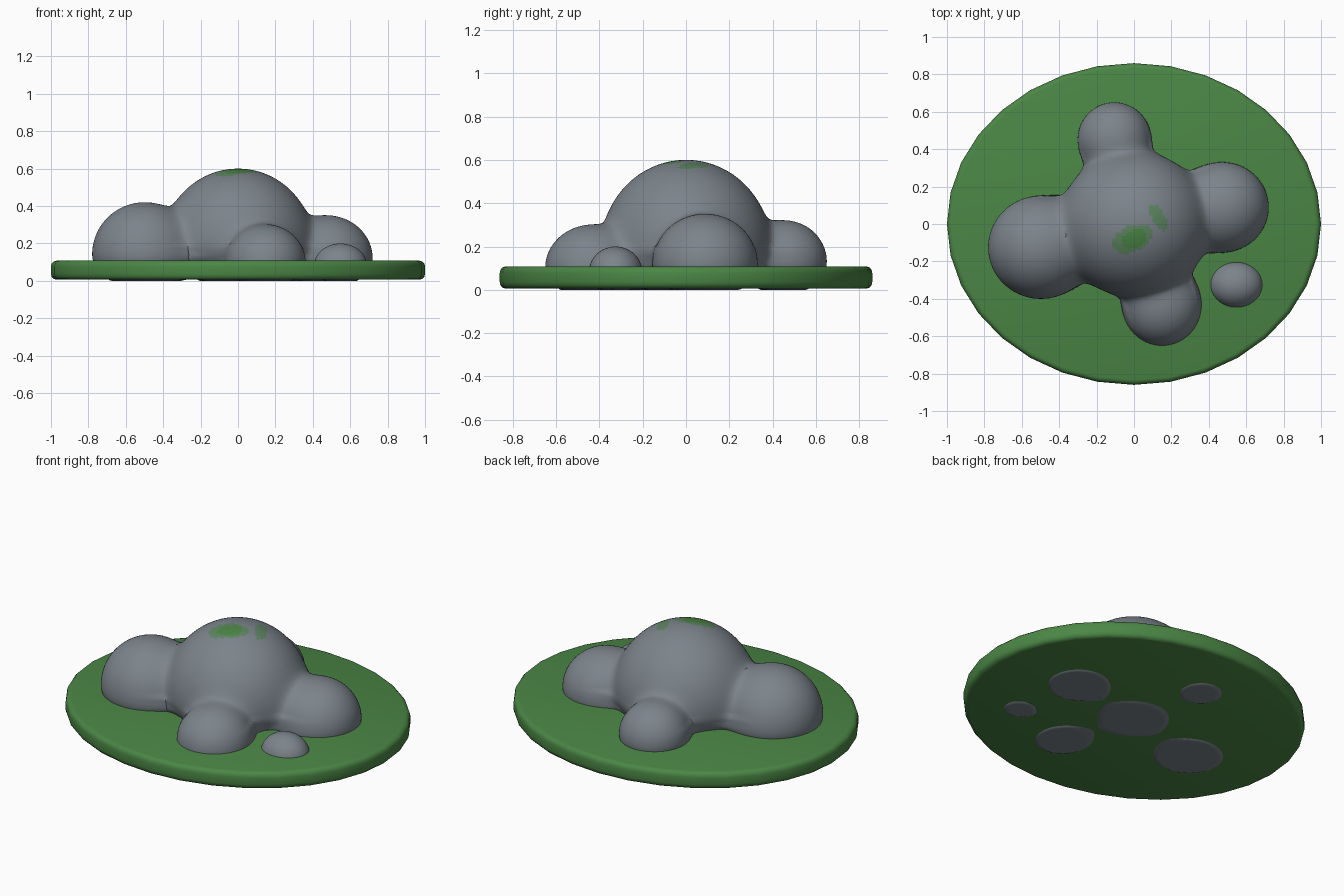
import bpy, bmesh, math
from mathutils import Vector, Matrix

cube = bpy.data.objects.get("Cube")
if cube:
    bpy.data.objects.remove(cube, do_unlink=True)


def material(name, rgb):
    m = bpy.data.materials.new(name)
    m.use_nodes = True
    m.diffuse_color = (*rgb, 1)
    bsdf = m.node_tree.nodes["Principled BSDF"]
    bsdf.inputs["Base Color"].default_value = (*rgb, 1)
    bsdf.inputs["Roughness"].default_value = 0.8
    return m


grass = material("grass green", (0.07, 0.24, 0.06))
stone = material("stone grey", (0.20, 0.23, 0.26))
lichen = material("faded moss", (0.11, 0.24, 0.12))


def add_object(name, mesh, mats):
    ob = bpy.data.objects.new(name, mesh)
    bpy.context.collection.objects.link(ob)
    for m in mats:
        mesh.materials.append(m)
    return ob


def smooth(ob, degrees):
    bpy.ops.object.select_all(action='DESELECT')
    ob.select_set(True)
    bpy.context.view_layer.objects.active = ob
    bpy.ops.object.shade_smooth_by_angle(angle=math.radians(degrees))


# Oval grass disc with a rounded rim
bm = bmesh.new()
bmesh.ops.create_cone(bm, cap_ends=True, segments=32, radius1=1, radius2=1, depth=0.102)
rim = [e for e in bm.edges if abs(e.verts[0].co.z - e.verts[1].co.z) < 0.01]
bmesh.ops.bevel(bm, geom=rim, offset=0.03, segments=3, profile=0.5, affect='EDGES')
bmesh.ops.transform(bm, verts=bm.verts,
                    matrix=Matrix.Translation((0, 0, 0.057)) @ Matrix.Diagonal((1, 0.86, 1, 1)))
mesh = bpy.data.meshes.new("grass_base")
bm.to_mesh(mesh)
bm.free()
smooth(add_object("grass_base", mesh, [grass]), 40)

# Boulders: centre, radii, radius of the flat underside
cluster = [
    ((0, 0, 0.2), (0.4, 0.39, 0.4), 0.17),
    ((-0.5, -0.125, 0.14), (0.28, 0.275, 0.28), 0.18),
    ((0.475, 0.09, 0.12), (0.245, 0.24, 0.23), 0.16),
    ((0.15, -0.435, 0.1), (0.21, 0.215, 0.2), 0.14),
    ((-0.105, 0.455, 0.13), (0.195, 0.195, 0.19), 0.1),
]
pebble = [((0.548, -0.325, 0.08), (0.142, 0.124, 0.12), 0.085)]
BLEND = 0.03


def stone_distance(p, rock):
    """Approximate distance from p to one boulder, narrower below its middle."""
    c, r, foot = rock
    q = p - Vector(c)
    rz = r[2] if q.z > 0 else c[2] / math.sqrt(1 - (foot / r[0]) ** 2)
    n = Vector((q.x / r[0], q.y / r[1], q.z / rz)).length
    return (n - 1) * min(r[0], r[1], rz)


def blended(p, rocks):
    return -BLEND * math.log(sum(math.exp(-stone_distance(p, k) / BLEND) for k in rocks))


def build_rocks(name, rocks, voxel):
    # Rough union of ellipsoids
    bm = bmesh.new()
    for c, r, foot in rocks:
        bmesh.ops.create_icosphere(bm, subdivisions=4, radius=1,
                                   matrix=Matrix.Translation(c) @ Matrix.Diagonal((*r, 1)))
    raw = bpy.data.meshes.new(name + "_raw")
    bm.to_mesh(raw)
    bm.free()
    helper = add_object(name + "_helper", raw, [])
    mod = helper.modifiers.new("union", 'REMESH')
    mod.mode = 'VOXEL'
    mod.voxel_size = voxel
    deps = bpy.context.evaluated_depsgraph_get()
    mesh = bpy.data.meshes.new_from_object(helper.evaluated_get(deps))
    bpy.data.objects.remove(helper, do_unlink=True)
    mesh.name = name
    # Pull the skin onto the softly blended surface, then flatten the underside
    bm = bmesh.new()
    bm.from_mesh(mesh)
    for step in range(5):
        bm.normal_update()
        for v in bm.verts:
            v.co -= v.normal * blended(v.co, rocks) * 0.8
        if step < 3:
            bmesh.ops.smooth_vert(bm, verts=bm.verts, factor=0.5,
                                  use_axis_x=True, use_axis_y=True, use_axis_z=True)
    for v in bm.verts:
        v.co.z = max(v.co.z, 0)
    bm.to_mesh(mesh)
    bm.free()
    ob = add_object(name, mesh, [stone, lichen, grass])
    smooth(ob, 80)
    return ob


def in_oval(p, cx, cy, a, b, degrees):
    t = math.radians(degrees)
    x, y = p.x - cx, p.y - cy
    u, v = x * math.cos(t) + y * math.sin(t), y * math.cos(t) - x * math.sin(t)
    return (u / a) ** 2 + (v / b) ** 2 < 1


boulders = build_rocks("boulder_cluster", cluster, 0.018)
build_rocks("small_stone", pebble, 0.018)

# Moss patches on the crown
for f in boulders.data.polygons:
    if f.center.z > 0.5:
        if in_oval(f.center, 0, -0.08, 0.07, 0.045, 25):
            f.material_index = 2
        elif (in_oval(f.center, -0.01, -0.08, 0.11, 0.07, 25)
              or in_oval(f.center, 0.13, 0.035, 0.08, 0.033, -60)):
            f.material_index = 1
